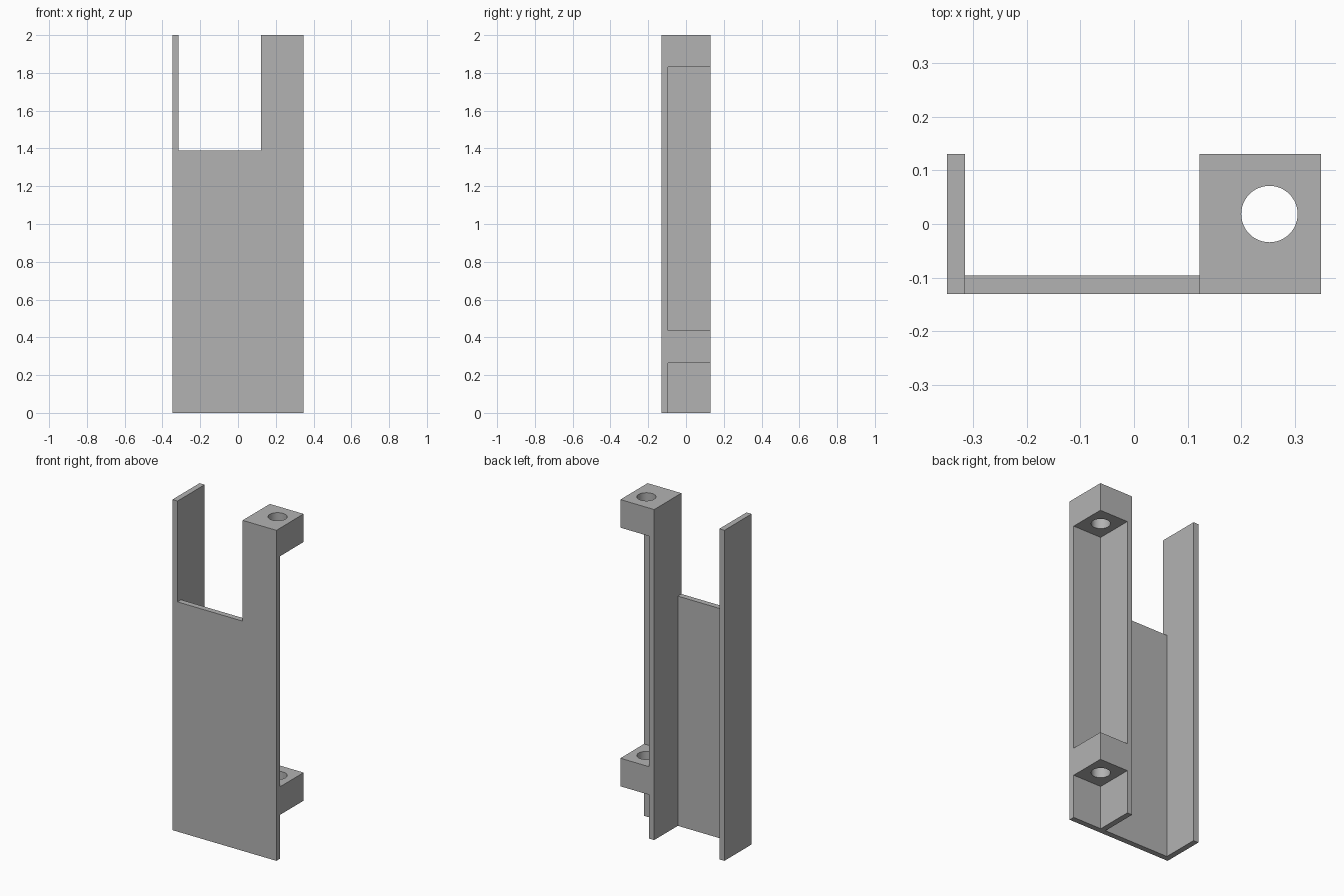
import bpy, bmesh

old = bpy.data.objects.get("Cube")
if old:
    bpy.data.objects.remove(old, do_unlink=True)

# Main dimensions
W, D, H, T = 0.348, 0.13, 2.0, 0.034     # half width, half depth, height, wall thickness
RIB = 0.122                              # inner side of the middle wall
BACK = -D + T                            # rear side of the front plate
LUG_H, LUG_TOPS = 0.17, (2.0, 0.435)
HOLE_X, HOLE_Y, HOLE_R = 0.252, 0.0185, 0.0525

grey = bpy.data.materials.new("plain grey")
grey.use_nodes = True
grey.diffuse_color = (0.45, 0.45, 0.45, 1)
grey.node_tree.nodes["Principled BSDF"].inputs["Base Color"].default_value = grey.diffuse_color


def prism(name, outline, z0, z1):
    """Extrude a plan outline between two heights."""
    bm = bmesh.new()
    face = bm.faces.new([bm.verts.new((x, y, z0)) for x, y in outline])
    top = bmesh.ops.extrude_face_region(bm, geom=[face])["geom"]
    verts = [v for v in top if isinstance(v, bmesh.types.BMVert)]
    bmesh.ops.translate(bm, verts=verts, vec=(0, 0, z1 - z0))
    bmesh.ops.recalc_face_normals(bm, faces=bm.faces)
    mesh = bpy.data.meshes.new(name)
    bm.to_mesh(mesh)
    bm.free()
    mesh.materials.append(grey)
    obj = bpy.data.objects.new(name, mesh)
    bpy.context.collection.objects.link(obj)
    return obj


def box(name, x0, x1, y0, y1, z0, z1):
    return prism(name, [(x0, y0), (x1, y0), (x1, y1), (x0, y1)], z0, z1)


def combine(target, tool, operation):
    """Apply a boolean and discard its tool."""
    tool.hide_render = True
    mod = target.modifiers.new(operation, "BOOLEAN")
    mod.object, mod.operation, mod.solver = tool, operation, "EXACT"
    bpy.context.view_layer.objects.active = target
    bpy.ops.object.modifier_apply(modifier=mod.name)
    bpy.data.objects.remove(tool, do_unlink=True)


# Channel: front plate, outer wall, middle wall and side flange
bracket = prism("mounting_bracket", [
    (-W, -D), (W, -D), (W, BACK), (RIB + T, BACK), (RIB + T, D), (RIB, D),
    (RIB, BACK), (-W + T, BACK), (-W + T, D), (-W, D)], 0, H)

# Open notch at the top of the front plate
combine(bracket, box("notch_cutter", -W + T, RIB, -D - 0.1, BACK + 0.02, 1.39, H + 0.1), "DIFFERENCE")

# Two mounting lugs, sunk into the plate and middle wall
for top in LUG_TOPS:
    lug = box("lug", RIB + T / 2, W, BACK - T / 2, D, top - LUG_H, top)
    combine(bracket, lug, "UNION")

# Screw hole through both lugs
bpy.ops.mesh.primitive_cylinder_add(vertices=48, radius=HOLE_R, depth=H + 0.2,
                                    location=(HOLE_X, HOLE_Y, H / 2))
drill = bpy.context.object
drill.data.materials.append(grey)
combine(bracket, drill, "DIFFERENCE")

# Smooth hole walls, sharp corners
bpy.ops.object.select_all(action="DESELECT")
bracket.select_set(True)
bpy.context.view_layer.objects.active = bracket
bpy.ops.object.shade_smooth_by_angle()
